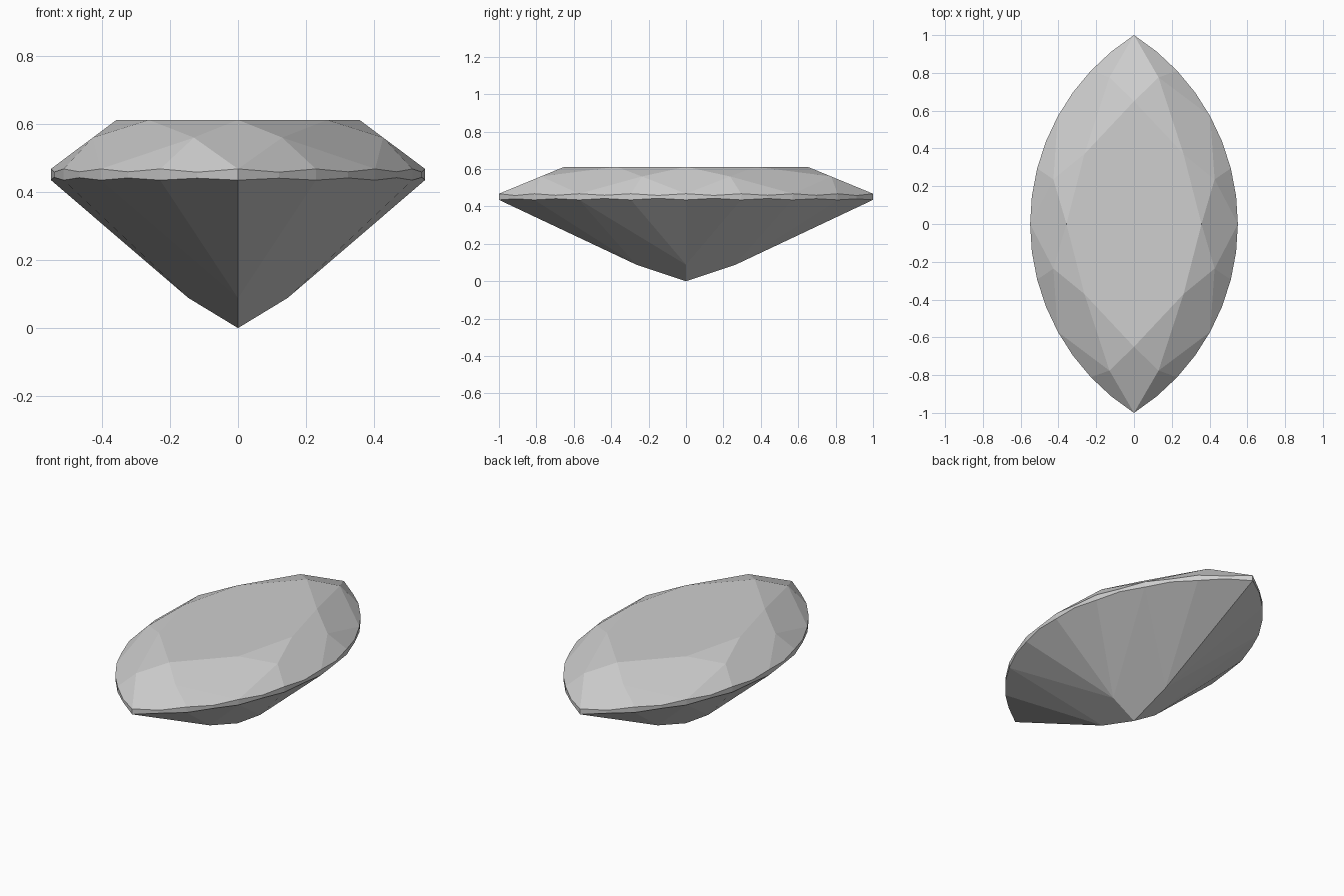
import bpy, bmesh, math
from mathutils import Vector
from mathutils.geometry import intersect_line_plane, normal

if "Cube" in bpy.data.objects:
    bpy.data.objects.remove(bpy.data.objects["Cube"])

HALF_W, TABLE, STEP = 0.55, 0.65, 8
Z_TABLE, Z_TOP, Z_BOT = 0.612, 0.468, 0.435
R = (1 + HALF_W ** 2) / (2 * HALF_W)          # radius of each side arc
ARC = math.asin(1 / R)


def outline(k, z, s=1.0):
    """Point k (0 = widest, 8 = tip) on a quarter of the marquise outline."""
    a = ARC * k / STEP
    return Vector((s * (R * math.cos(a) - R + HALF_W), s * R * math.sin(a), z))


# table corners
t = {k: outline(k, Z_TABLE, TABLE) for k in (0, 4, 8)}

# crown points where neighbouring kite facets meet
f = 0.36
s = TABLE + (1 - TABLE) * f
z_mid = Z_TABLE + (Z_TOP - Z_TABLE) * f
p = outline(4, z_mid, s)
slope = math.tan(ARC / 2)                     # tangent direction at point 4
x2, y6 = s * HALF_W, s
m2 = Vector((x2, p.y - (x2 - p.x) / slope, z_mid))
m6 = Vector((p.x - (y6 - p.y) * slope, y6, z_mid))

# pavilion points on the plane of the main facet
n = Vector((math.cos(ARC / 2), math.sin(ARC / 2), 0))
culet = Vector((0, 0, 0))
z_pav = 0.0885
reach = outline(4, 0).dot(n) / Z_BOT * z_pav
p0 = Vector((reach / n.x, 0, z_pav))
p8 = Vector((0, reach / n.y, z_pav))


def girdle_edge(z, near_side, near_tip):
    """Girdle edge, scalloped so that every half facet stays flat."""
    pts = [outline(k, z) for k in range(9)]
    for k in (1, 3, 5, 7):
        apex = near_side if k < 4 else near_tip
        nrm = normal(apex, pts[k - 1], pts[k + 1])
        pts[k] = intersect_line_plane(pts[k], pts[k] + Vector((0, 0, 1)), apex, nrm)
    return pts


g = girdle_edge(Z_TOP, m2, m6)
b = girdle_edge(Z_BOT, p0, p8)

# facets of one quarter: table, stars, kites, pavilion main
faces = [
    (Vector((0, 0, Z_TABLE)), t[0], t[4], t[8]),
    (t[0], m2, t[4]), (t[4], m6, t[8]),
    (t[0], g[0], m2), (t[4], m2, g[4], m6), (t[8], m6, g[8]),
    (culet, p0, b[4], p8),
]
# half facets above and below the girdle
for k in (0, 2, 4, 6):
    faces.append((m2 if k < 4 else m6, g[k], g[k + 1], g[k + 2]))
    faces.append((p0 if k < 4 else p8, b[k], b[k + 1], b[k + 2]))
# girdle band
for k in range(8):
    faces.append((b[k], b[k + 1], g[k + 1], g[k]))

# mirror the quarter into the whole stone
bm = bmesh.new()
for sx in (1, -1):
    for sy in (1, -1):
        for face in faces:
            bm.faces.new([bm.verts.new((v.x * sx, v.y * sy, v.z)) for v in face])
bmesh.ops.remove_doubles(bm, verts=bm.verts, dist=1e-4)
bmesh.ops.dissolve_limit(bm, angle_limit=math.radians(0.3),
                         verts=bm.verts, edges=bm.edges)
bmesh.ops.recalc_face_normals(bm, faces=bm.faces)

mesh = bpy.data.meshes.new("marquise_gem")
bm.to_mesh(mesh)
bm.free()
gem = bpy.data.objects.new("marquise_gem", mesh)
bpy.context.collection.objects.link(gem)

mat = bpy.data.materials.new("pale grey")
mat.diffuse_color = (0.62, 0.62, 0.62, 1)
mat.use_nodes = True
mat.node_tree.nodes["Principled BSDF"].inputs["Base Color"].default_value = mat.diffuse_color
mesh.materials.append(mat)
